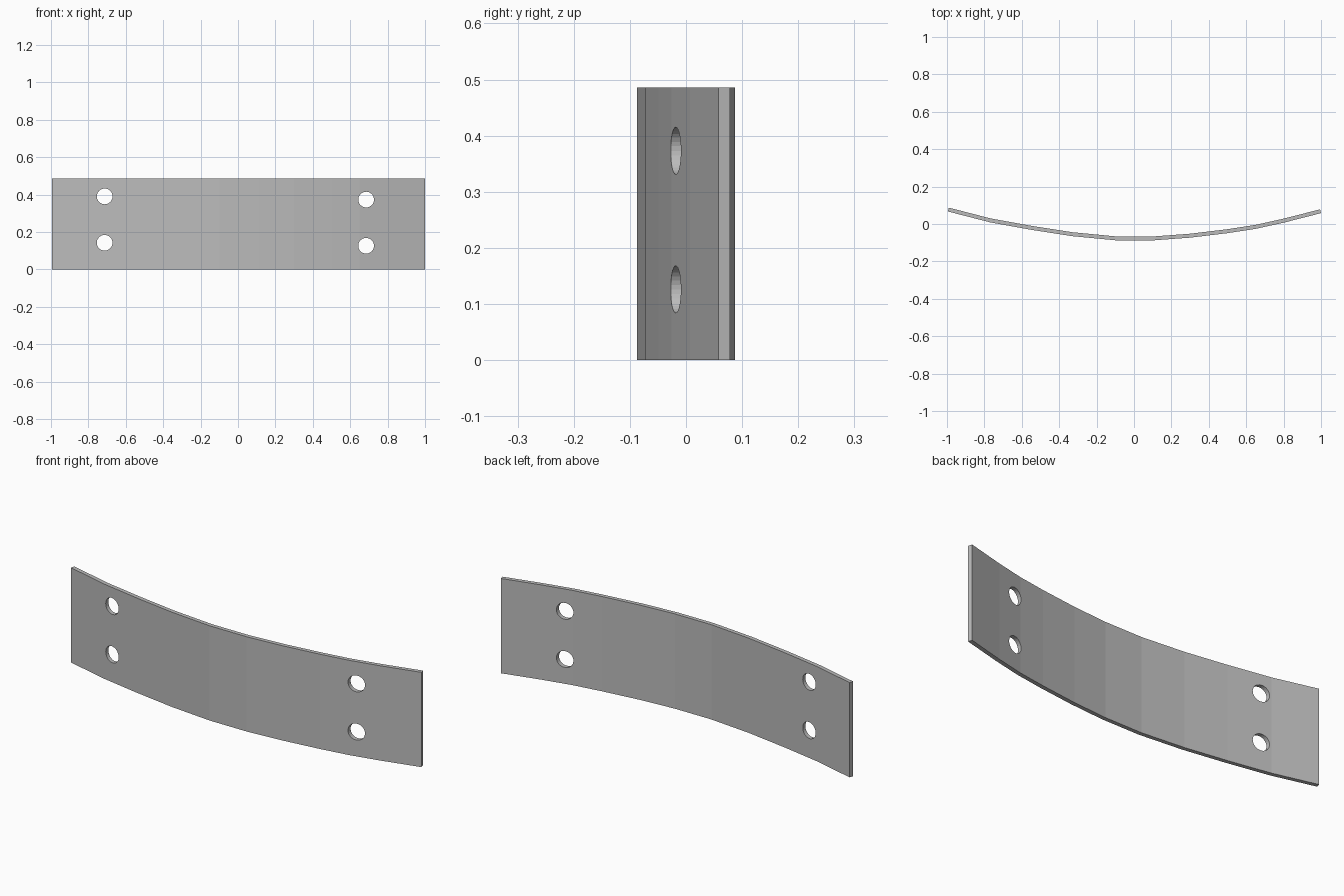
import bpy
import bmesh
from math import pi
from mathutils import Vector, Matrix

cube = bpy.data.objects.get("Cube")
if cube:
    bpy.data.objects.remove(cube, do_unlink=True)

HEIGHT = 0.486
THICK = 0.021
HOLE_RADIUS = 0.042

steel = bpy.data.materials.new("grey steel")
steel.use_nodes = True
grey = (0.5, 0.5, 0.5, 1)
steel.diffuse_color = grey
steel.node_tree.nodes["Principled BSDF"].inputs["Base Color"].default_value = grey


def make_object(name, bm):
    bmesh.ops.recalc_face_normals(bm, faces=bm.faces)
    mesh = bpy.data.meshes.new(name)
    bm.to_mesh(mesh)
    bm.free()
    mesh.materials.append(steel)
    obj = bpy.data.objects.new(name, mesh)
    bpy.context.collection.objects.link(obj)
    return obj


# Curved strip: front edge profile, thickened to the back and extruded up
front = [(-0.995, 0.067), (-0.77, 0.009), (-0.55, -0.031), (-0.33, -0.065),
         (-0.1, -0.087), (0.11, -0.087), (0.3, -0.073), (0.5, -0.049),
         (0.65, -0.026), (0.8, 0.007), (1.0, 0.058)]
points = [Vector(p) for p in front]
back = []
for i, p in enumerate(points):
    along = (points[min(i + 1, len(points) - 1)] - points[max(i - 1, 0)]).normalized()
    back.append(p + Vector((-along.y, along.x)) * THICK)

bm = bmesh.new()
outline = [bm.verts.new((p.x, p.y, 0)) for p in points + back[::-1]]
base = bm.faces.new(outline)
top = bmesh.ops.extrude_face_region(bm, geom=[base])
bmesh.ops.translate(bm, vec=(0, 0, HEIGHT),
                    verts=[v for v in top["geom"] if isinstance(v, bmesh.types.BMVert)])
plate = make_object("curved_plate", bm)

# Four bolt holes drilled front to back
bm = bmesh.new()
for x, z in [(-0.713, 0.39), (-0.713, 0.142), (0.685, 0.373), (0.685, 0.126)]:
    bmesh.ops.create_cone(bm, cap_ends=True, segments=32, radius1=HOLE_RADIUS,
                          radius2=HOLE_RADIUS, depth=0.3,
                          matrix=Matrix.Translation((x, 0, z)) @ Matrix.Rotation(pi / 2, 4, "X"))
cutter = make_object("hole_cutter", bm)

cut = plate.modifiers.new("bolt_holes", "BOOLEAN")
cut.operation = "DIFFERENCE"
cut.solver = "EXACT"
cut.object = cutter
bpy.context.view_layer.objects.active = plate
plate.select_set(True)
bpy.ops.object.modifier_apply(modifier=cut.name)
bpy.data.objects.remove(cutter, do_unlink=True)
